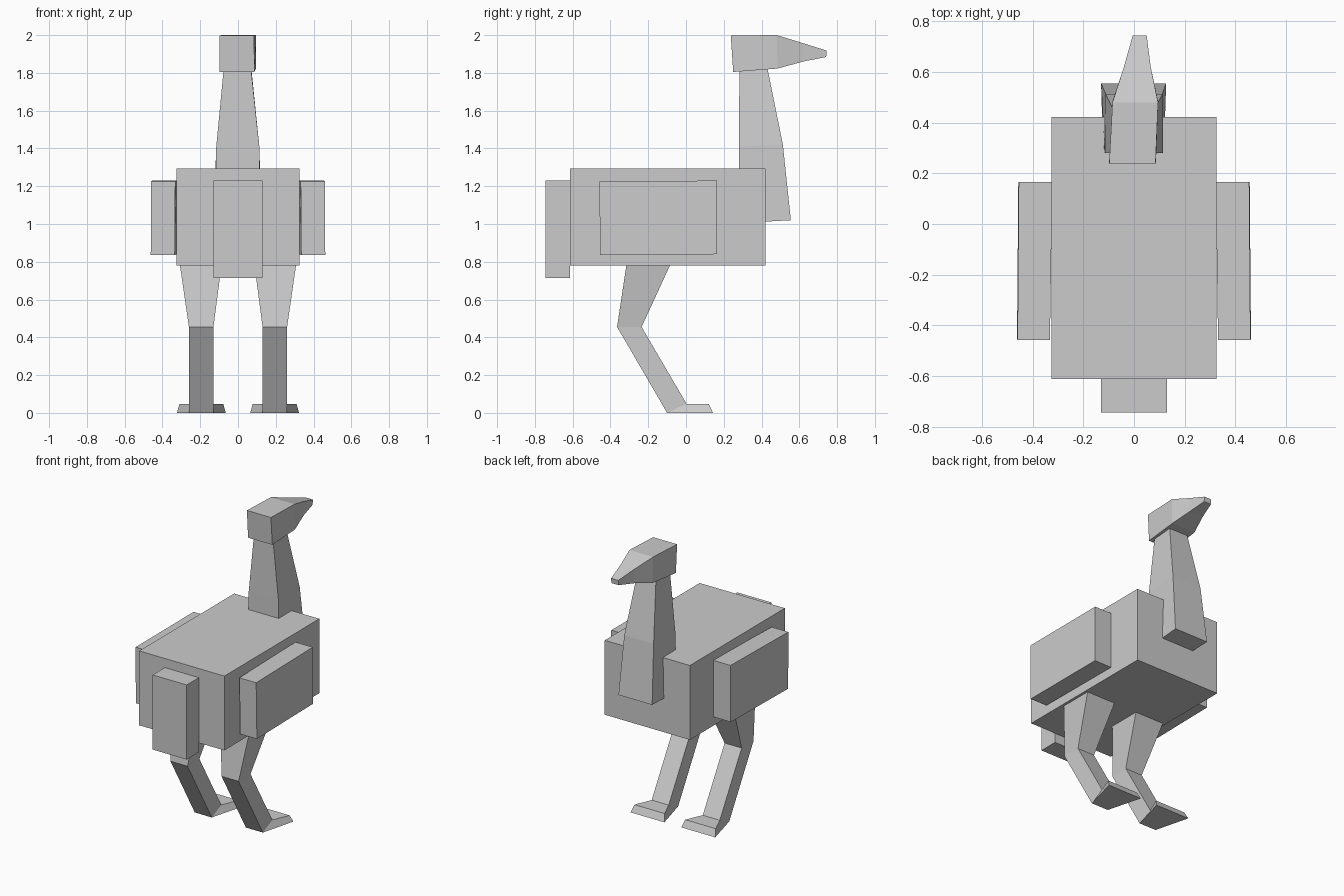
import bpy, bmesh


def loft(name, sections, side=1):
    """Skin four-sided sections; each is two edges (y, z, x0, x1)."""
    bm = bmesh.new()
    rings = []
    for a, b in sections:
        pts = [(a[2], a[0], a[1]), (a[3], a[0], a[1]),
               (b[3], b[0], b[1]), (b[2], b[0], b[1])]
        rings.append([bm.verts.new((x * side, y, z)) for x, y, z in pts])
    for r, s in zip(rings, rings[1:]):
        for i in range(4):
            j = (i + 1) % 4
            bm.faces.new((r[i], r[j], s[j], s[i]))
    bm.faces.new(rings[0])
    bm.faces.new(rings[-1])
    bmesh.ops.recalc_face_normals(bm, faces=bm.faces)
    mesh = bpy.data.meshes.new(name)
    bm.to_mesh(mesh)
    bm.free()
    obj = bpy.data.objects.new(name, mesh)
    bpy.context.collection.objects.link(obj)
    return obj


def box(name, w, y0, y1, z0, z1):
    loft(name, [((y, z0, -w, w), (y, z1, -w, w)) for y in (y0, y1)])


# Body and tail
box("body", 0.325, -0.613, 0.422, 0.78, 1.293)
box("tail", 0.13, -0.745, -0.613, 0.715, 1.23)

# Neck: back and front edge of each section, bottom to top
loft("neck", [
    ((0.28, 1.005, -0.122, 0.118), (0.555, 1.02, -0.13, 0.127)),
    ((0.28, 1.41, -0.115, 0.113), (0.513, 1.42, -0.112, 0.112)),
    ((0.283, 1.83, -0.075, 0.068), (0.43, 1.83, -0.072, 0.07)),
])

# Head with beak: bottom and top edge of each section, back to tip
loft("head", [
    ((0.25, 1.805, -0.098, 0.087), (0.237, 1.998, -0.098, 0.085)),
    ((0.485, 1.823, -0.085, 0.095), (0.48, 2.0, -0.085, 0.095)),
    ((0.62, 1.86, -0.04, 0.066), (0.62, 1.957, -0.04, 0.066)),
    ((0.742, 1.884, -0.005, 0.05), (0.745, 1.918, -0.005, 0.05)),
])

for side, label in ((1, "right"), (-1, "left")):
    # Wing, very slightly skewed
    loft(label + "_wing", [
        ((-0.454, 0.835, 0.335, 0.462), (-0.459, 1.224, 0.332, 0.46)),
        ((0.165, 0.84, 0.325, 0.457), (0.165, 1.23, 0.323, 0.455)),
    ], side)
    # Leg: thigh, shin and flared foot
    loft(label + "_leg", [
        ((-0.313, 0.80, 0.085, 0.31), (-0.076, 0.80, 0.085, 0.31)),
        ((-0.365, 0.455, 0.13, 0.26), (-0.235, 0.455, 0.13, 0.26)),
        ((-0.10, 0.0, 0.13, 0.26), (0.003, 0.048, 0.13, 0.26)),
        ((0.143, 0.0, 0.065, 0.323), (0.12, 0.048, 0.078, 0.31)),
    ], side)
